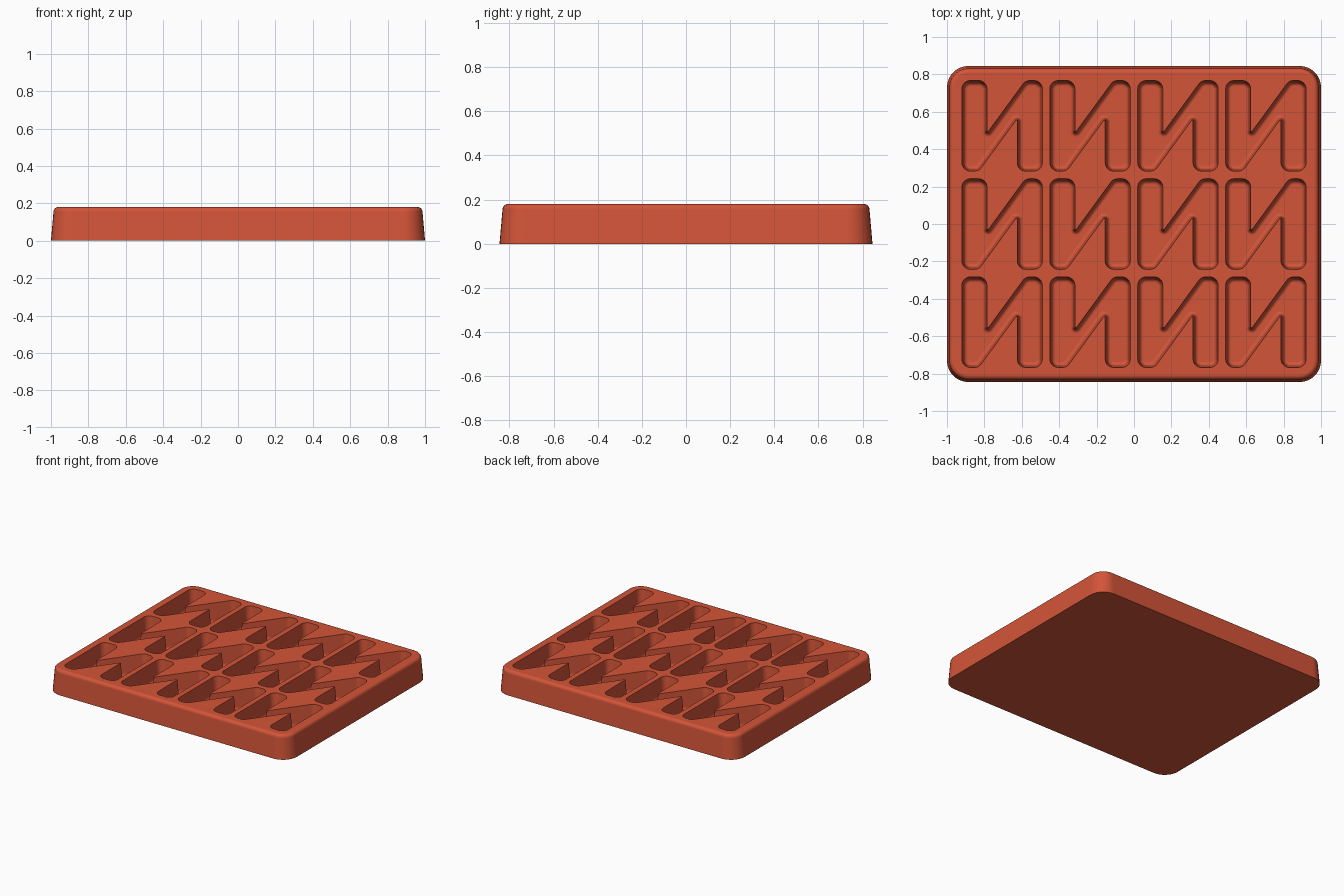
import bpy, bmesh, math
from mathutils import Matrix, Vector

if "Cube" in bpy.data.objects:
    bpy.data.objects.remove(bpy.data.objects["Cube"], do_unlink=True)

HEIGHT, DEPTH = 0.18, 0.14
DRAFT = math.tan(math.radians(5))


def rounded(corners, inset, segments=8):
    """Counter-clockwise outline moved inwards; corners are (x, y, radius)."""
    pts = [Vector(c[:2]) for c in corners]
    out = []
    for i, p in enumerate(pts):
        a = (p - pts[i - 1]).normalized()
        b = (pts[(i + 1) % len(pts)] - p).normalized()
        turn = math.atan2(a.x * b.y - a.y * b.x, a.dot(b))
        side = math.copysign(1, turn)
        n1, n2 = Vector((-a.y, a.x)), Vector((-b.y, b.x))
        radius = corners[i][2]
        centre = p + side * radius * (n1 + n2) / (1 + n1.dot(n2))
        for k in range(segments + 1):
            n = Matrix.Rotation(turn * k / segments, 2) @ n1
            out.append(centre - side * (radius - side * inset) * n)
    return out


def loft(bm, corners, levels, offset=(0, 0)):
    """Closed solid through (inset, z) levels, lowest first."""
    rings = []
    for inset, z in levels:
        rings.append([bm.verts.new((p.x + offset[0], p.y + offset[1], z))
                      for p in rounded(corners, inset)])
    for low, high in zip(rings, rings[1:]):
        for i in range(len(low)):
            j = (i + 1) % len(low)
            bm.faces.new((low[i], low[j], high[j], high[i]))
    bm.faces.new(rings[0][::-1])
    bm.faces.new(rings[-1])


def make_object(name, bm):
    mesh = bpy.data.meshes.new(name)
    bm.to_mesh(mesh)
    bm.free()
    obj = bpy.data.objects.new(name, mesh)
    bpy.context.collection.objects.link(obj)
    return obj


# Tapered tray body with a rounded top edge
R = 0.025
body_corners = [(-1, -0.845, 0.115), (1, -0.845, 0.115),
                (1, 0.845, 0.115), (-1, 0.845, 0.115)]
shoulder = (HEIGHT - R) * DRAFT
levels = [(0, 0)]
for k in range(6):
    t = math.pi / 2 * k / 5
    levels.append((shoulder + R * (1 - math.cos(t)), HEIGHT - R + R * math.sin(t)))
bm = bmesh.new()
loft(bm, body_corners, levels)
tray = make_object("mould_tray", bm)

# Zigzag pockets: half an outline, turned half way round for the other half
half = [(-0.215, -0.242, 0.045), (-0.125, -0.242, 0.045), (0.081, 0.04, 0.005),
        (0.081, -0.242, 0.045), (0.215, -0.242, 0.045)]
zigzag = half + [(-x, -y, r) for x, y, r in half]
F = 0.02
floor = HEIGHT - DEPTH
levels = []
for k in range(6):
    t = math.pi / 2 * k / 5
    levels.append(((DEPTH - F) * DRAFT + F * (1 - math.sin(t)),
                   floor + F * (1 - math.cos(t))))
levels += [(0, HEIGHT), (0, HEIGHT + 0.03)]
bm = bmesh.new()
for col in range(4):
    for row in range(3):
        loft(bm, zigzag, levels, ((col - 1.5) * 0.47, (row - 1) * 0.525))
cutter = make_object("pocket_cutter", bm)
cutter.hide_render = True

# Cut the pockets
cut = tray.modifiers.new("pockets", 'BOOLEAN')
cut.operation = 'DIFFERENCE'
cut.solver = 'EXACT'
cut.object = cutter
bpy.ops.object.select_all(action='DESELECT')
tray.select_set(True)
bpy.context.view_layer.objects.active = tray
bpy.ops.object.modifier_apply(modifier=cut.name)
bpy.data.objects.remove(cutter, do_unlink=True)

# Smooth fillets, crisp pocket rims, flat top
bpy.ops.object.shade_smooth_by_angle(angle=math.radians(35))
weighted = tray.modifiers.new("flat_top_normals", 'WEIGHTED_NORMAL')
weighted.keep_sharp = True

# Single brick red colour
colour = (0.65, 0.09, 0.04, 1)
red = bpy.data.materials.new("brick_red")
red.use_nodes = True
red.diffuse_color = colour
bsdf = red.node_tree.nodes["Principled BSDF"]
bsdf.inputs["Base Color"].default_value = colour
bsdf.inputs["Roughness"].default_value = 0.6
tray.data.materials.clear()
tray.data.materials.append(red)
